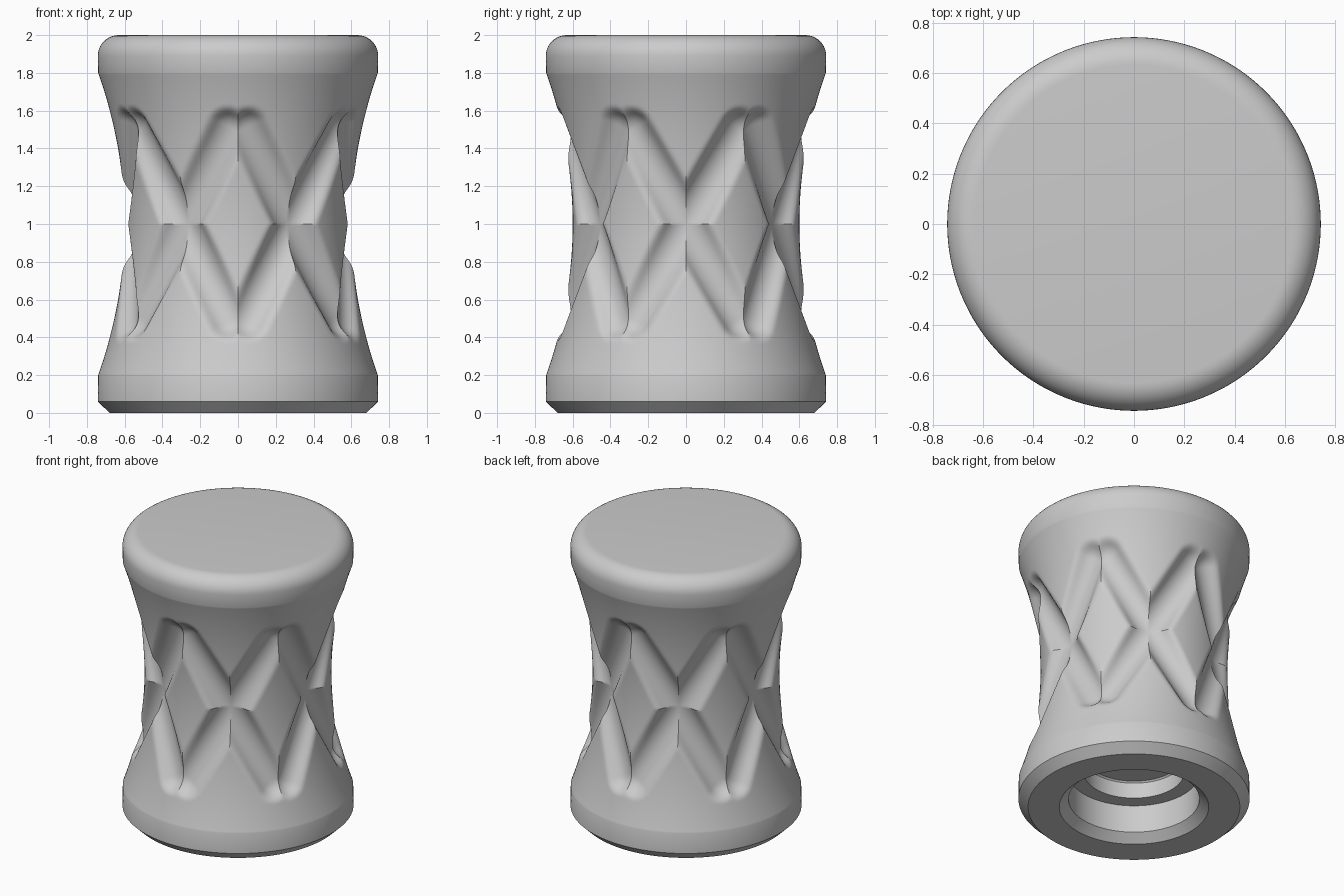
import bpy, bmesh, math
from functools import lru_cache

cube = bpy.data.objects.get("Cube")
if cube:
    bpy.data.objects.remove(cube)

SEG = 360                       # steps around the body
ROWS = 160                      # steps up the waist
AXIS, GROOVE_R, SLOPE, END = 0.645, 0.118, 1.6, 0.305
FILLET = 0.032

grey = bpy.data.materials.new("plain grey")
grey.use_nodes = True
colour = (0.6, 0.6, 0.6, 1)
grey.diffuse_color = colour
grey.node_tree.nodes["Principled BSDF"].inputs["Base Color"].default_value = colour


def finish(obj):
    obj.data.materials.append(grey)
    bpy.ops.object.select_all(action='DESELECT')
    obj.select_set(True)
    bpy.context.view_layer.objects.active = obj
    bpy.ops.object.shade_smooth_by_angle(angle=math.radians(28))


# Solid field of the waist: flared body minus slanted round-ended grooves
def field(r, angle, h):
    body = r - (0.6 + 0.14 * (h / 0.8) ** 2)
    cut = -1
    for centre in (-30, 30):
        phi = math.radians(angle - centre)
        x, t = r * math.cos(phi), r * math.sin(phi)
        for side in (-1, 1):
            along = (t + side * SLOPE * h) / (1 + SLOPE ** 2)
            along = max(-END, min(END, along))
            gap = math.hypot(x - AXIS, t - along, h - side * SLOPE * along)
            cut = max(cut, GROOVE_R - gap)
    blend = max(FILLET - abs(body - cut), 0) / FILLET
    return max(body, cut) + blend * blend * FILLET / 4


@lru_cache(maxsize=None)
def waist_radius(angle, row):
    h = row * 1.6 / ROWS
    low, high = 0.4, 0.8
    for _ in range(24):
        mid = (low + high) / 2
        if field(mid, angle, h) > 0:
            high = mid
        else:
            low = mid
    return low


# The pattern repeats six times around and mirrors in each repeat
def folded(step):
    a = step * 360 / SEG % 60
    return min(a, 60 - a)


# Bottom: stepped bore, chamfered mouth and chamfered outer rim
profile = [(0.31, 0.37), (0.32, 0.36), (0.32, 0.25), (0.42, 0.25), (0.42, 0.055),
           (0.48, 0), (0.68, 0), (0.742, 0.06)]
rings = [([r] * SEG, z) for r, z in profile]

# Waist
for row in range(ROWS + 1):
    radii = [waist_radius(folded(s), abs(row - ROWS // 2)) for s in range(SEG)]
    rings.append((radii, 0.2 + 1.6 * row / ROWS))

# Rounded top rim
ROUND = 0.11
for i in range(11):
    a = math.pi / 2 * i / 10
    rings.append(([0.742 - ROUND + ROUND * math.cos(a)] * SEG,
                  2 - ROUND + ROUND * math.sin(a)))

bm = bmesh.new()
loops = []
for radii, z in rings:
    loops.append([bm.verts.new((r * math.sin(math.tau * s / SEG),
                                -r * math.cos(math.tau * s / SEG), z))
                  for s, r in enumerate(radii)])
for lower, upper in zip(loops, loops[1:]):
    for s in range(SEG):
        n = (s + 1) % SEG
        bm.faces.new((lower[s], lower[n], upper[n], upper[s]))
bm.faces.new(loops[-1])
bm.faces.new(loops[0][::-1])
bmesh.ops.recalc_face_normals(bm, faces=bm.faces)
mesh = bpy.data.meshes.new("grooved_body")
bm.to_mesh(mesh)
bm.free()
body = bpy.data.objects.new("grooved_body", mesh)
bpy.context.collection.objects.link(body)
finish(body)

# Short thread start inside the bore, tapering at both ends
curve = bpy.data.curves.new("bore_thread", 'CURVE')
curve.dimensions = '3D'
curve.bevel_depth = 0.022
curve.bevel_resolution = 1
spline = curve.splines.new('POLY')
STEPS = 40
spline.points.add(STEPS)
for i, p in enumerate(spline.points):
    u = i / STEPS
    a = math.radians(65 - 110 * u)
    p.co = (0.42 * math.cos(a), 0.42 * math.sin(a), 0.12 - 0.03 * u, 1)
    p.radius = 0.02 + math.sin(math.pi * u)
thread = bpy.data.objects.new("bore_thread", curve)
bpy.context.collection.objects.link(thread)
bpy.ops.object.select_all(action='DESELECT')
thread.select_set(True)
bpy.context.view_layer.objects.active = thread
bpy.ops.object.convert(target='MESH')
finish(bpy.context.view_layer.objects.active)
